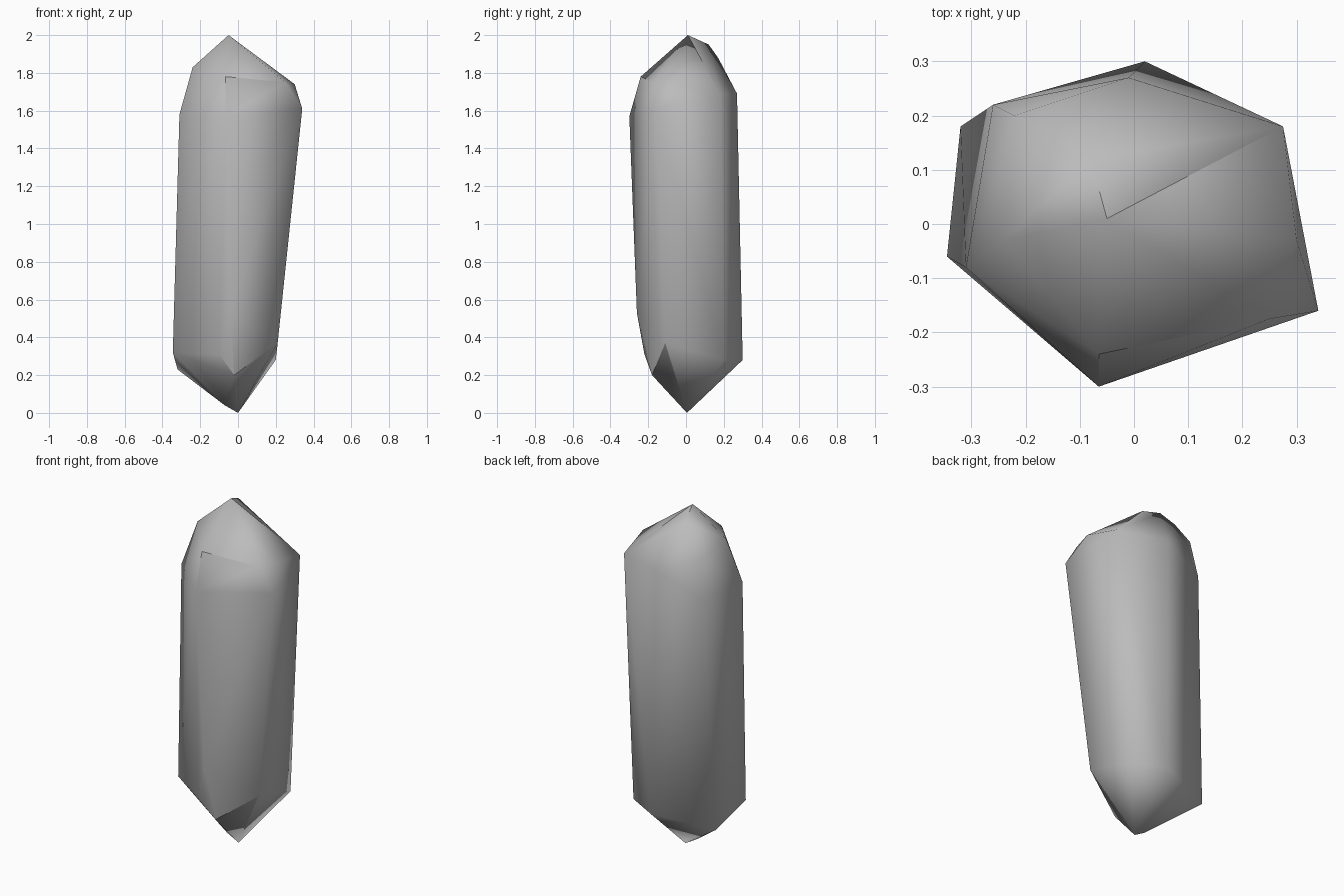
import bpy
import bmesh
import math

SMOOTH_LIMIT = math.radians(100)

default = bpy.data.objects.get("Cube")
if default:
    bpy.data.objects.remove(default, do_unlink=True)

# Corners of the irregular six-sided crystal, grouped by the part they bound
corners = {
    # upper point
    "apex": (-.05, .01, 2),
    "ridge_high": (-.08, .12, 1.95),
    "ridge_mid": (-.14, .17, 1.88),
    "ridge_low": (-.22, .2, 1.79),
    "left_shoulder": (-.24, -.03, 1.83),
    "front_shoulder": (-.065, -.24, 1.78),
    "side_shoulder": (.25, -.175, 1.75),
    "side_crest": (.3, -.03, 1.74),
    # top ring of the shaft
    "front_top": (-.065, -.3, 1.57),
    "side_top": (.34, -.16, 1.61),
    "rear_side_top": (.275, .18, 1.69),
    "rear_top": (-.01, .27, 1.69),
    "rear_left_top": (-.26, .22, 1.58),
    "left_top": (-.31, -.08, 1.58),
    # bottom ring of the shaft
    "front_foot": (-.04, -.26, .53),
    "side_foot": (.21, -.11, .37),
    "rear_side_foot": (.2, .2, .28),
    "rear_foot": (.02, .3, .28),
    "rear_left_foot": (-.32, .18, .23),
    "left_foot": (-.345, -.06, .32),
    # lower point
    "front_chip_left": (-.1, -.22, .31),
    "front_chip_low": (-.02, -.18, .2),
    "base_chip": (-.07, 0, .04),
    "base_tip": (0, .005, 0),
}

# Crisp creases on the otherwise softly shaded stone
creases = [
    ("apex", "ridge_high"),
    ("apex", "rear_side_top"),
    ("front_shoulder", "front_top"),
    ("front_shoulder", "side_shoulder"),
    ("front_foot", "front_chip_low"),
    ("front_chip_low", "front_chip_left"),
    ("side_foot", "base_tip"),
    ("side_foot", "front_chip_low"),
]

# Wrap the corners in a closed faceted shell
bm = bmesh.new()
verts = {name: bm.verts.new(co) for name, co in corners.items()}
bmesh.ops.convex_hull(bm, input=list(bm.verts))
bmesh.ops.recalc_face_normals(bm, faces=list(bm.faces))

# Soft shading with selected sharp edges
for face in bm.faces:
    face.smooth = True
for edge in bm.edges:
    edge.smooth = edge.calc_face_angle(0) < SMOOTH_LIMIT
for first, second in creases:
    edge = bm.edges.get((verts[first], verts[second]))
    if edge:
        edge.smooth = False
loose = [v for v in bm.verts if not v.link_faces]
bmesh.ops.delete(bm, geom=loose, context="VERTS")

mesh = bpy.data.meshes.new("crystal")
bm.to_mesh(mesh)
bm.free()

# Plain grey stone
grey = bpy.data.materials.new("grey stone")
grey.use_nodes = True
colour = (.5, .5, .5, 1)
grey.diffuse_color = colour
for node in grey.node_tree.nodes:
    if node.type == "BSDF_PRINCIPLED":
        node.inputs["Base Color"].default_value = colour
mesh.materials.append(grey)

crystal = bpy.data.objects.new("crystal", mesh)
bpy.context.scene.collection.objects.link(crystal)
